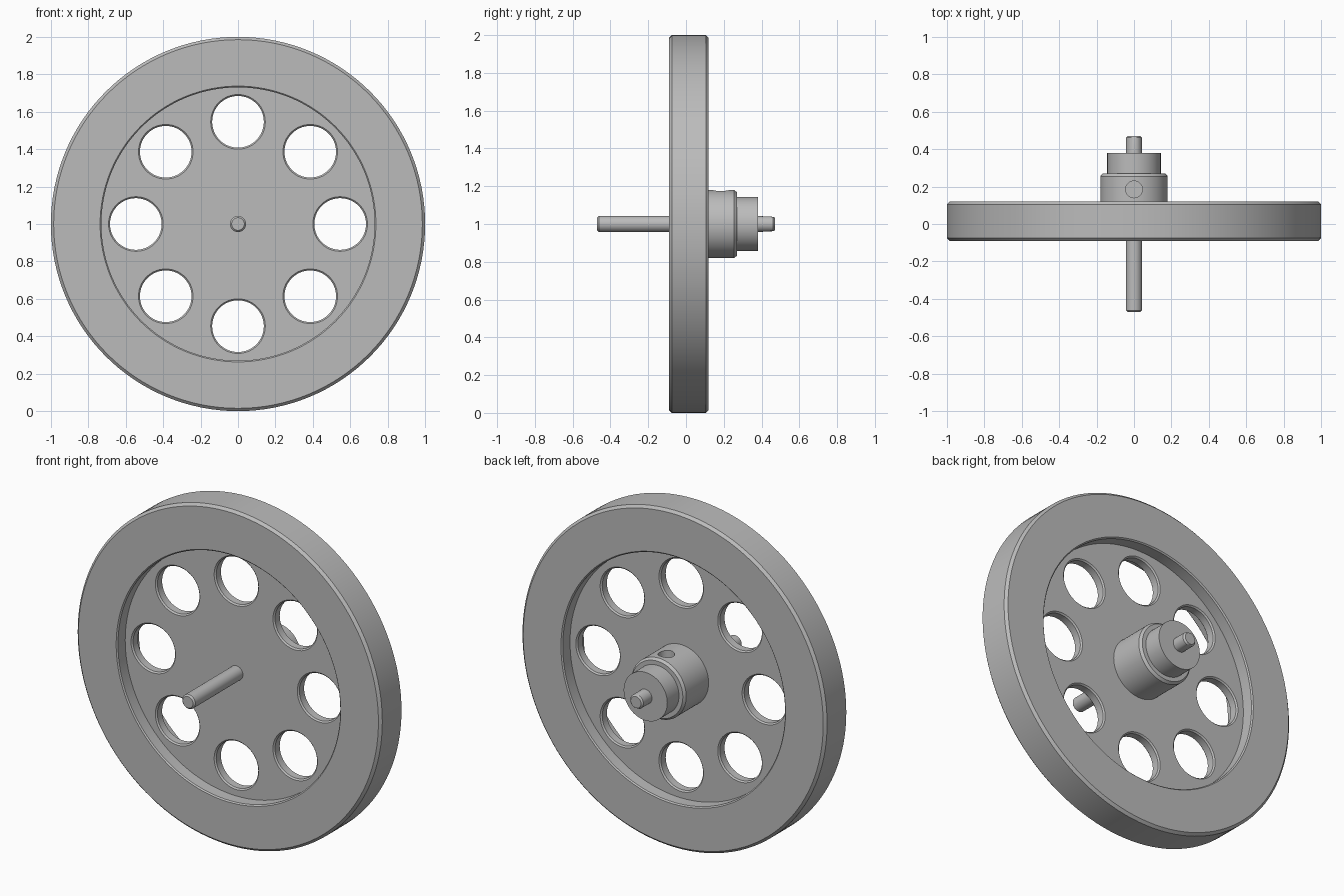
import bpy, bmesh, math
from mathutils import Matrix, Vector

cube = bpy.data.objects.get("Cube")
if cube:
    bpy.data.objects.remove(cube, do_unlink=True)

AXLE = Vector((0, 0, 1))

steel = bpy.data.materials.new("grey_steel")
steel.use_nodes = True
GREY = (0.5, 0.5, 0.5, 1)
steel.diffuse_color = GREY
steel.node_tree.nodes["Principled BSDF"].inputs["Base Color"].default_value = GREY


def lathe(name, profile, segments=96, centre=AXLE, tilt=0):
    """Spin (radius, y) points about the y axis, then place the part."""
    bm = bmesh.new()
    verts = [bm.verts.new((r, y, 0)) for r, y in profile]
    edges = [bm.edges.new(pair) for pair in zip(verts, verts[1:])]
    bmesh.ops.spin(bm, geom=verts + edges, cent=(0, 0, 0), axis=(0, 1, 0),
                   angle=math.tau, steps=segments)
    bmesh.ops.remove_doubles(bm, verts=bm.verts, dist=1e-4)
    bmesh.ops.dissolve_limit(bm, angle_limit=math.radians(0.5),
                             verts=bm.verts, edges=bm.edges)
    bmesh.ops.recalc_face_normals(bm, faces=bm.faces)
    bm.transform(Matrix.Translation(centre) @ Matrix.Rotation(tilt, 4, 'X'))
    mesh = bpy.data.meshes.new(name)
    bm.to_mesh(mesh)
    bm.free()
    mesh.materials.append(steel)
    obj = bpy.data.objects.new(name, mesh)
    bpy.context.collection.objects.link(obj)
    return obj


def cut(obj, cutters):
    """Subtract the cutters and delete them."""
    bpy.context.view_layer.objects.active = obj
    for cutter in cutters:
        cutter.hide_render = True
        mod = obj.modifiers.new("cut", 'BOOLEAN')
        mod.operation, mod.solver, mod.object = 'DIFFERENCE', 'EXACT', cutter
        bpy.ops.object.modifier_apply(modifier=mod.name)
        bpy.data.objects.remove(cutter, do_unlink=True)


# Wheel: chamfered heavy rim with a thin recessed web
FRONT, BACK = -0.09, 0.12
WEB_FRONT, WEB_BACK = -0.015, 0.045
CH, LIP = 0.015, 0.007
wheel = lathe("wheel", [
    (0, WEB_FRONT), (0.73, WEB_FRONT), (0.73, FRONT + LIP), (0.73 + LIP, FRONT),
    (1 - CH, FRONT), (1, FRONT + CH), (1, BACK - CH), (1 - CH, BACK),
    (0.73 + LIP, BACK), (0.73, BACK - LIP), (0.73, WEB_BACK), (0, WEB_BACK),
], segments=128)

# Eight lightening holes with chamfered edges
HOLE, FLARE = 0.138, 0.008
holes = []
for i in range(8):
    a = math.tau * i / 8
    holes.append(lathe("hole_cutter", [
        (0, WEB_FRONT - FLARE), (HOLE + 2 * FLARE, WEB_FRONT - FLARE),
        (HOLE, WEB_FRONT + FLARE), (HOLE, WEB_BACK - FLARE),
        (HOLE + 2 * FLARE, WEB_BACK + FLARE), (0, WEB_BACK + FLARE),
    ], 64, AXLE + 0.546 * Vector((math.cos(a), 0, math.sin(a)))))
cut(wheel, holes)

# Stepped hub behind the web, with a set screw hole on top
hub = lathe("hub", [(0, 0.03), (0.18, 0.03), (0.18, 0.255), (0.168, 0.27),
                    (0.143, 0.27), (0.143, 0.38), (0, 0.38)])
cut(hub, [lathe("screw_cutter", [(0, 0.06), (0.045, 0.06), (0.045, 0.3), (0, 0.3)],
                32, AXLE + Vector((0, 0.185, 0)), math.pi / 2)])

# Axle with chamfered ends; the rear stub has flats above and below
axle = lathe("axle", [(0, -0.47), (0.034, -0.47), (0.043, -0.461), (0.043, 0.37),
                      (0.043, 0.375), (0.043, 0.461), (0.034, 0.47), (0, 0.47)], 48)
bm = bmesh.new()
bm.from_mesh(axle.data)
bmesh.ops.bisect_plane(bm, geom=bm.verts[:] + bm.edges[:] + bm.faces[:],
                       plane_co=(0, 0.372, 0), plane_no=(0, 1, 0))
for v in bm.verts:
    if v.co.y > 0.374:
        v.co.z = min(max(v.co.z, 0.962), 1.038)
bm.to_mesh(axle.data)
bm.free()

# Smooth round walls, crisp machined edges
for obj in (wheel, hub, axle):
    bpy.ops.object.select_all(action='DESELECT')
    obj.select_set(True)
    bpy.context.view_layer.objects.active = obj
    bpy.ops.object.shade_smooth_by_angle(angle=math.radians(25))
